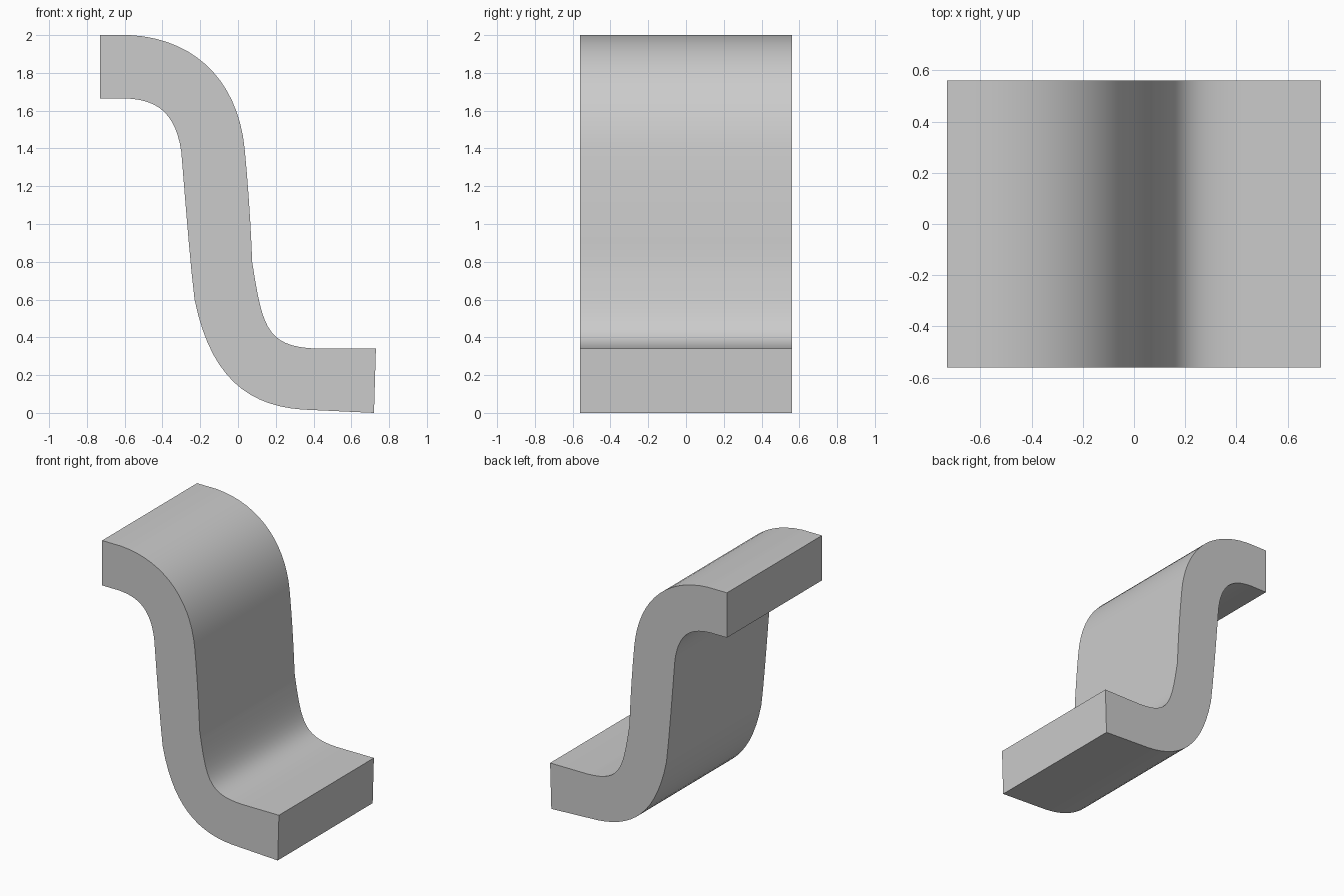
import bpy
import bmesh
from mathutils import Vector
from mathutils.geometry import interpolate_bezier

default = bpy.data.objects.get("Cube")
if default:
    bpy.data.objects.remove(default, do_unlink=True)

HALF_WIDTH = 0.56

grey = bpy.data.materials.new("plain grey")
grey.use_nodes = True
grey.diffuse_color = (0.6, 0.6, 0.6, 1)
grey.node_tree.nodes["Principled BSDF"].inputs["Base Color"].default_value = (0.6, 0.6, 0.6, 1)


def bend(start, handle_a, handle_b, end, steps):
    """Points along one curved stretch of the outline, (x, z)."""
    pts = [Vector((x, 0, z)) for x, z in (start, handle_a, handle_b, end)]
    return [(p.x, p.z) for p in interpolate_bezier(*pts, steps)]


# Side outline of the S-shaped bracket, clockwise from the upper end
outline = [(-0.73, 1.665), (-0.73, 2.0)]
outline += bend((-0.57, 2.0), (-0.22, 1.98), (0.0, 1.75), (0.035, 1.4), 16)
outline += bend((0.035, 1.4), (0.055, 1.2), (0.07, 0.95), (0.075, 0.8), 6)[1:]
outline += bend((0.075, 0.8), (0.13, 0.45), (0.15, 0.35), (0.42, 0.34), 16)[1:]
outline += [(0.73, 0.34), (0.72, 0.0)]
outline += bend((0.4, 0.015), (0.08, 0.02), (-0.14, 0.16), (-0.23, 0.6), 16)
outline += bend((-0.23, 0.6), (-0.255, 0.8), (-0.285, 1.2), (-0.3, 1.38), 6)[1:]
outline += bend((-0.3, 1.38), (-0.33, 1.6), (-0.44, 1.66), (-0.6, 1.665), 14)[1:]

# Sweep the outline across the width
bm = bmesh.new()
face = bm.faces.new([bm.verts.new((x, -HALF_WIDTH, z)) for x, z in outline])
swept = bmesh.ops.extrude_face_region(bm, geom=[face], use_keep_orig=True)
moved = [v for v in swept["geom"] if isinstance(v, bmesh.types.BMVert)]
bmesh.ops.translate(bm, verts=moved, vec=(0, 2 * HALF_WIDTH, 0))
bmesh.ops.recalc_face_normals(bm, faces=bm.faces)

mesh = bpy.data.meshes.new("s_bracket")
bm.to_mesh(mesh)
bm.free()
mesh.materials.append(grey)
bracket = bpy.data.objects.new("s_bracket", mesh)
bpy.context.collection.objects.link(bracket)

# Smooth bends with crisp side and end edges
bpy.ops.object.select_all(action="DESELECT")
bracket.select_set(True)
bpy.context.view_layer.objects.active = bracket
bpy.ops.object.shade_smooth_by_angle(angle=0.6)
